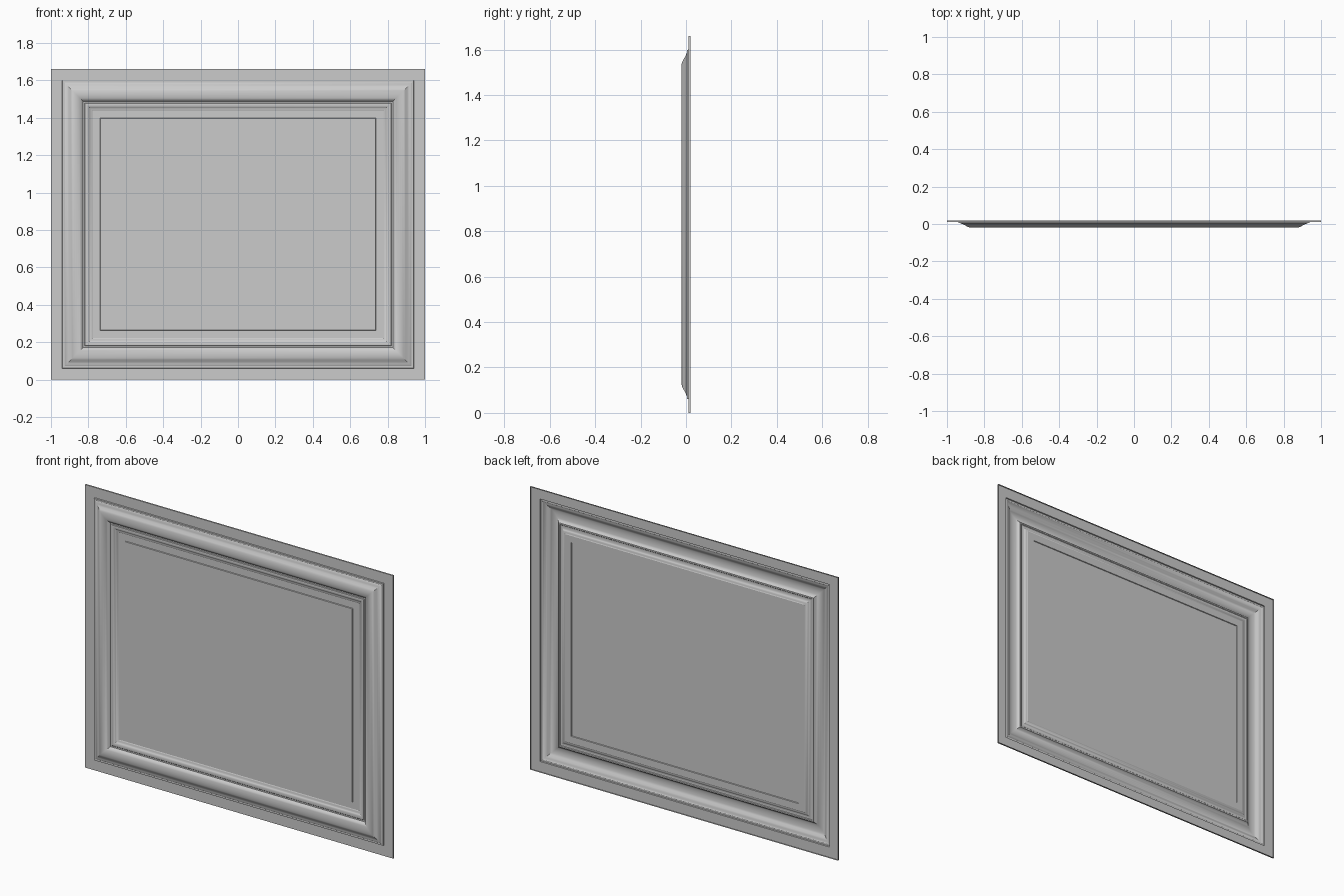
import bpy
import bmesh

if "Cube" in bpy.data.objects:
    bpy.data.objects.remove(bpy.data.objects["Cube"])

W, H = 1.0, 1.66   # half width, full height


def ring(bm, inset, y):
    """Rectangular loop at a given inset from the outer edge."""
    x, z0, z1 = W - inset, inset, H - inset
    return [bm.verts.new(c) for c in ((-x, y, z0), (x, y, z0), (x, y, z1), (-x, y, z1))]


def mitred_sheet(name, profile, fill=False):
    """Sweep an (inset, y) profile round the rectangle with mitred corners."""
    bm = bmesh.new()
    rings = [ring(bm, i, y) for i, y in profile]
    for a, b in zip(rings, rings[1:]):
        for k in range(4):
            n = (k + 1) % 4
            bm.faces.new((a[k], a[n], b[n], b[k]))
    if fill:
        bm.faces.new(rings[-1])
    mesh = bpy.data.meshes.new(name)
    bm.to_mesh(mesh)
    bm.free()
    ob = bpy.data.objects.new(name, mesh)
    bpy.context.collection.objects.link(ob)
    bpy.ops.object.select_all(action='DESELECT')
    ob.select_set(True)
    bpy.context.view_layer.objects.active = ob
    bpy.ops.object.shade_smooth_by_angle(angle=0.52)
    return ob


# Flat outer rim with turned-back edge
mitred_sheet("outer_rim", [(0, 0.02), (0, 0.011), (0.06, 0.011)])

# Hollow pressed moulding: small step, ogee slope, rounded crest, inner fall
mitred_sheet("moulding", [
    (0.06, 0.011), (0.062, 0.005), (0.072, 0.005), (0.076, 0.002),
    (0.085, -0.001), (0.095, -0.006), (0.105, -0.012), (0.115, -0.017),
    (0.125, -0.0195), (0.135, -0.02), (0.145, -0.0185), (0.155, -0.015),
    (0.163, -0.010), (0.170, -0.004), (0.172, 0.001), (0.180, 0.001)])

# Small inner bead next to the panel
mitred_sheet("inner_bead", [
    (0.180, 0.001), (0.183, -0.002), (0.190, -0.003), (0.198, -0.001),
    (0.205, 0.004), (0.209, 0.007), (0.216, 0.008), (0.222, 0.012)])

# Centre panel with a slightly raised field
mitred_sheet("centre_panel", [(0.222, 0.012), (0.262, 0.012), (0.264, 0.008)], fill=True)
